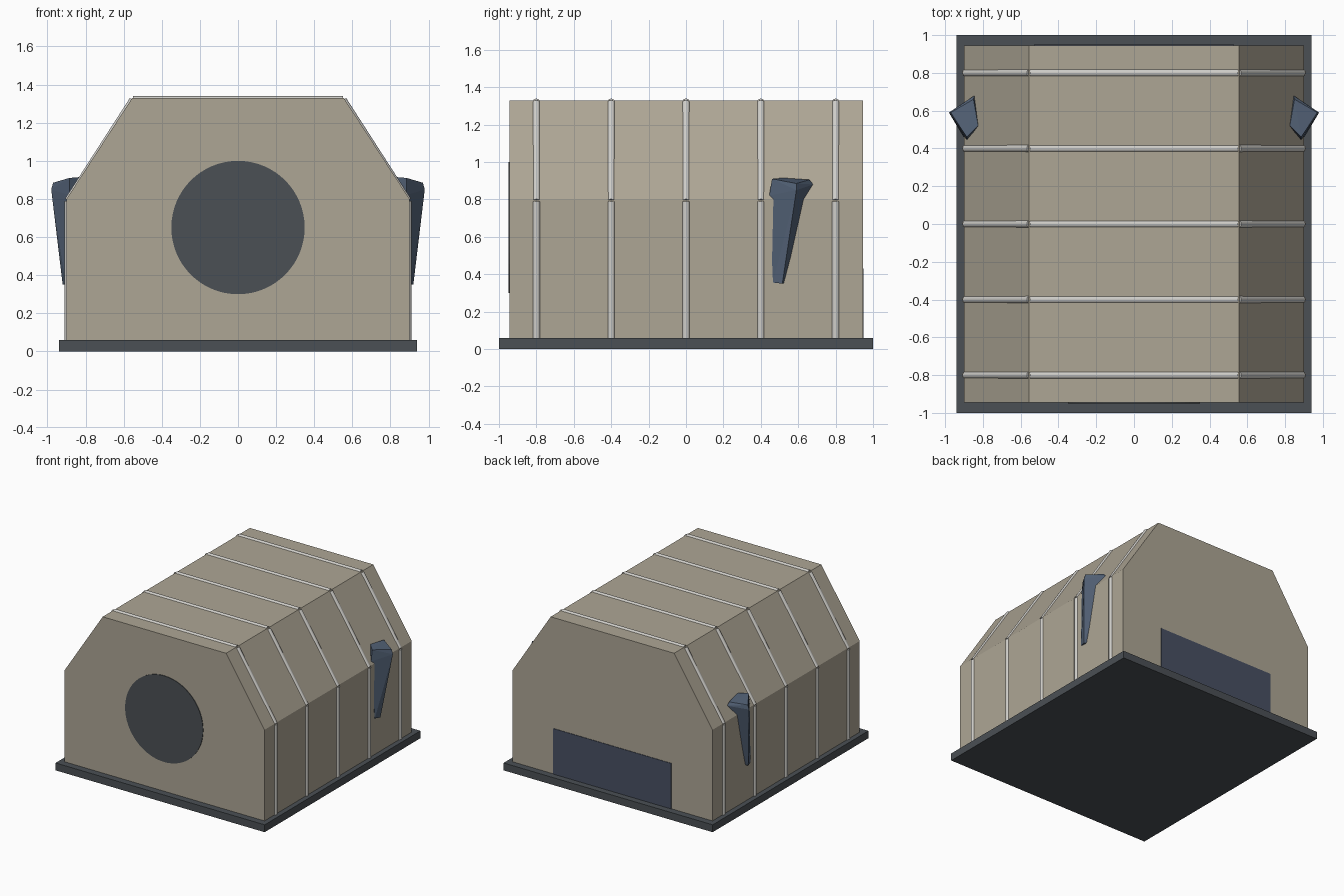
import bpy, bmesh, math
from mathutils import Vector

cube = bpy.data.objects.get("Cube")
if cube:
    bpy.data.objects.remove(cube, do_unlink=True)


def material(name, color):
    m = bpy.data.materials.new(name)
    m.use_nodes = True
    m.diffuse_color = (*color, 1)
    m.node_tree.nodes["Principled BSDF"].inputs["Base Color"].default_value = (*color, 1)
    return m


BEIGE = material("beige canvas", (0.42, 0.38, 0.30))
CHARCOAL = material("charcoal", (0.07, 0.08, 0.09))
SILVER = material("light grey metal", (0.62, 0.61, 0.58))
BLUE = material("slate blue", (0.085, 0.12, 0.18))
NAVY = material("dark slate blue", (0.065, 0.08, 0.125))


def finish(name, bm, mat):
    bmesh.ops.recalc_face_normals(bm, faces=bm.faces)
    mesh = bpy.data.meshes.new(name)
    bm.to_mesh(mesh)
    bm.free()
    mesh.materials.append(mat)
    obj = bpy.data.objects.new(name, mesh)
    bpy.context.collection.objects.link(obj)
    return obj


def box(name, size, center, mat):
    bm = bmesh.new()
    bmesh.ops.create_cube(bm, size=1)
    bmesh.ops.scale(bm, vec=size, verts=bm.verts)
    bmesh.ops.translate(bm, vec=center, verts=bm.verts)
    return finish(name, bm, mat)


def rod(bm, start, end, radius, sides):
    axis = end - start
    new = bmesh.ops.create_cone(bm, cap_ends=True, segments=sides, radius1=radius,
                                radius2=radius, depth=axis.length)["verts"]
    bmesh.ops.rotate(bm, verts=new, matrix=axis.to_track_quat("Z", "Y").to_matrix())
    bmesh.ops.translate(bm, verts=new, vec=(start + end) / 2)


# Floor slab
box("base_slab", (1.88, 2, 0.06), (0, 0, 0.03), CHARCOAL)

# Shelter body: chamfered profile extruded front to back
profile = [(-0.9, 0.06), (-0.9, 0.8), (-0.555, 1.33), (0.555, 1.33), (0.9, 0.8), (0.9, 0.06)]
bm = bmesh.new()
face = bm.faces.new([bm.verts.new((x, -0.945, z)) for x, z in profile])
out = bmesh.ops.extrude_face_region(bm, geom=[face])["geom"]
bmesh.ops.translate(bm, vec=(0, 1.89, 0),
                    verts=[v for v in out if isinstance(v, bmesh.types.BMVert)])
finish("shelter_body", bm, BEIGE)

# Rib frames: half-sunk rods following the profile
rib_path = [(-0.89, 0.06), (-0.89, 0.79), (-0.55, 1.318), (0.55, 1.318), (0.89, 0.79), (0.89, 0.06)]
for i in range(5):
    y = -0.8 + 0.4 * i
    bm = bmesh.new()
    for (xa, za), (xb, zb) in zip(rib_path, rib_path[1:]):
        rod(bm, Vector((xa, y, za)), Vector((xb, y, zb)), 0.021, 16)
    rib = finish(f"rib_{i + 1}", bm, SILVER)
    bpy.ops.object.select_all(action="DESELECT")
    rib.select_set(True)
    bpy.context.view_layer.objects.active = rib
    bpy.ops.object.shade_smooth_by_angle(angle=math.radians(40))

# Round front opening and rear door
bm = bmesh.new()
rod(bm, Vector((0, -0.95, 0.65)), Vector((0, -0.942, 0.65)), 0.35, 64)
finish("front_opening", bm, CHARCOAL)
box("rear_door", (1.06, 0.008, 0.37), (0, 0.945, 0.245), NAVY)

# Tapered side fins, mirrored
fin = [(0.88, 0.53, 0.355), (0.92, 0.515, 0.35), (0.905, 0.465, 0.355), (0.87, 0.48, 0.36),
       (0.845, 0.68, 0.88), (0.98, 0.59, 0.85), (0.885, 0.445, 0.82), (0.82, 0.51, 0.85),
       (0.85, 0.66, 0.905), (0.97, 0.59, 0.885), (0.885, 0.46, 0.91), (0.825, 0.52, 0.915)]
for side, sign in (("left", 1), ("right", -1)):
    bm = bmesh.new()
    verts = [bm.verts.new((sign * x, y, z)) for x, y, z in fin]
    bmesh.ops.convex_hull(bm, input=verts)
    finish(f"{side}_fin", bm, BLUE)
